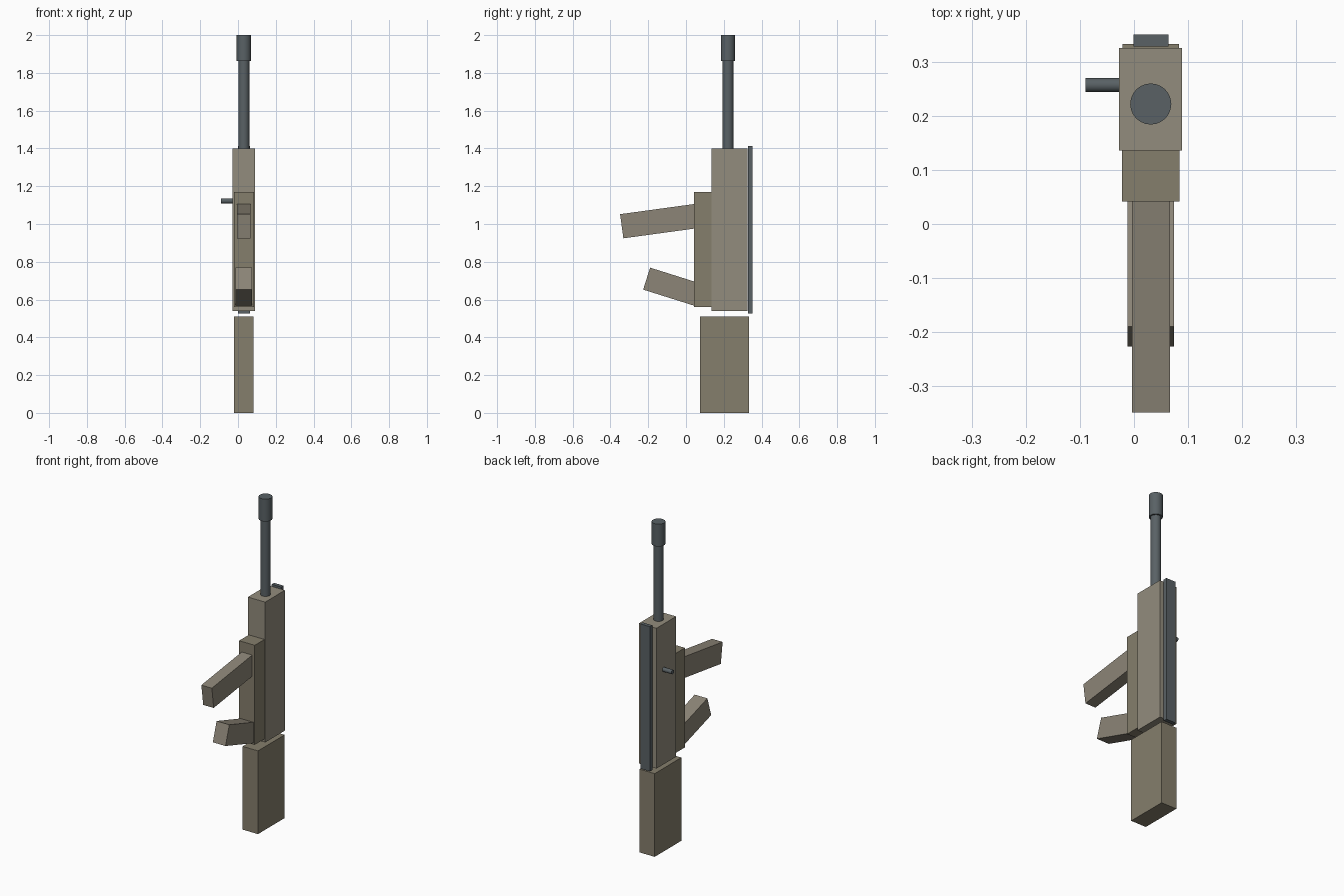
import bpy
import math
from mathutils import Vector

if "Cube" in bpy.data.objects:
    bpy.data.objects.remove(bpy.data.objects["Cube"])


def material(name, rgb):
    m = bpy.data.materials.new(name)
    m.diffuse_color = (*rgb, 1)
    m.use_nodes = True
    m.node_tree.nodes["Principled BSDF"].inputs["Base Color"].default_value = m.diffuse_color
    return m


TAN = material("tan", (0.29, 0.265, 0.205))
DARK_TAN = material("dark_tan", (0.235, 0.21, 0.15))
BROWN = material("brown", (0.265, 0.235, 0.185))
STEEL = material("steel", (0.10, 0.12, 0.13))


def box(name, center, size, mat, tilt=0.0):
    bpy.ops.mesh.primitive_cube_add(size=1, location=center)
    ob = bpy.context.object
    ob.name = name
    ob.scale = size
    bpy.ops.object.transform_apply(location=False, rotation=False, scale=True)
    ob.rotation_euler.x = tilt
    ob.data.materials.append(mat)
    return ob


def span(name, x, y, z, mat):
    pairs = (x, y, z)
    return box(name, [(a + b) / 2 for a, b in pairs], [b - a for a, b in pairs], mat)


def tilted(name, corner, tilt, length, thick, x, mat):
    # corner is the upper outer corner of the side profile (y, z)
    along = Vector((math.cos(tilt), math.sin(tilt)))
    down = Vector((math.sin(tilt), -math.cos(tilt)))
    c = Vector(corner) + along * length / 2 + down * thick / 2
    return box(name, (sum(x) / 2, c.x, c.y), (x[1] - x[0], length, thick), mat, tilt)


def rod(name, start, end, radius):
    a, b = Vector(start), Vector(end)
    bpy.ops.mesh.primitive_cylinder_add(vertices=24, radius=radius, depth=(b - a).length,
                                        location=(a + b) / 2)
    ob = bpy.context.object
    ob.name = name
    ob.rotation_euler = (b - a).to_track_quat('Z', 'Y').to_euler()
    ob.data.materials.append(STEEL)
    bpy.ops.object.shade_smooth_by_angle()
    return ob


# Body blocks
span("upper_receiver", (-0.028, 0.089), (0.136, 0.326), (0.54, 1.40), TAN)
span("lower_receiver", (-0.022, 0.084), (0.042, 0.15), (0.56, 1.17), DARK_TAN)
span("stock", (-0.021, 0.083), (0.075, 0.333), (0.0, 0.51), DARK_TAN)
span("top_rail", (-0.001, 0.064), (0.328, 0.351), (0.525, 1.412), STEEL)

# Slanted magazine and grip (upward slope toward the body, then downward)
tilted("magazine", (-0.349, 1.052), math.radians(7.8), 0.44, 0.129, (-0.004, 0.067), BROWN)
tilted("grip", (-0.190, 0.769), math.radians(-17.5), 0.30, 0.122, (-0.012, 0.074), BROWN)

# Barrel, muzzle and side handle
rod("barrel", (0.031, 0.222, 1.39), (0.031, 0.222, 1.87), 0.029)
rod("muzzle", (0.031, 0.222, 1.863), (0.031, 0.222, 2.0), 0.038)
rod("charging_handle", (-0.09, 0.257, 1.122), (-0.02, 0.257, 1.122), 0.013)
